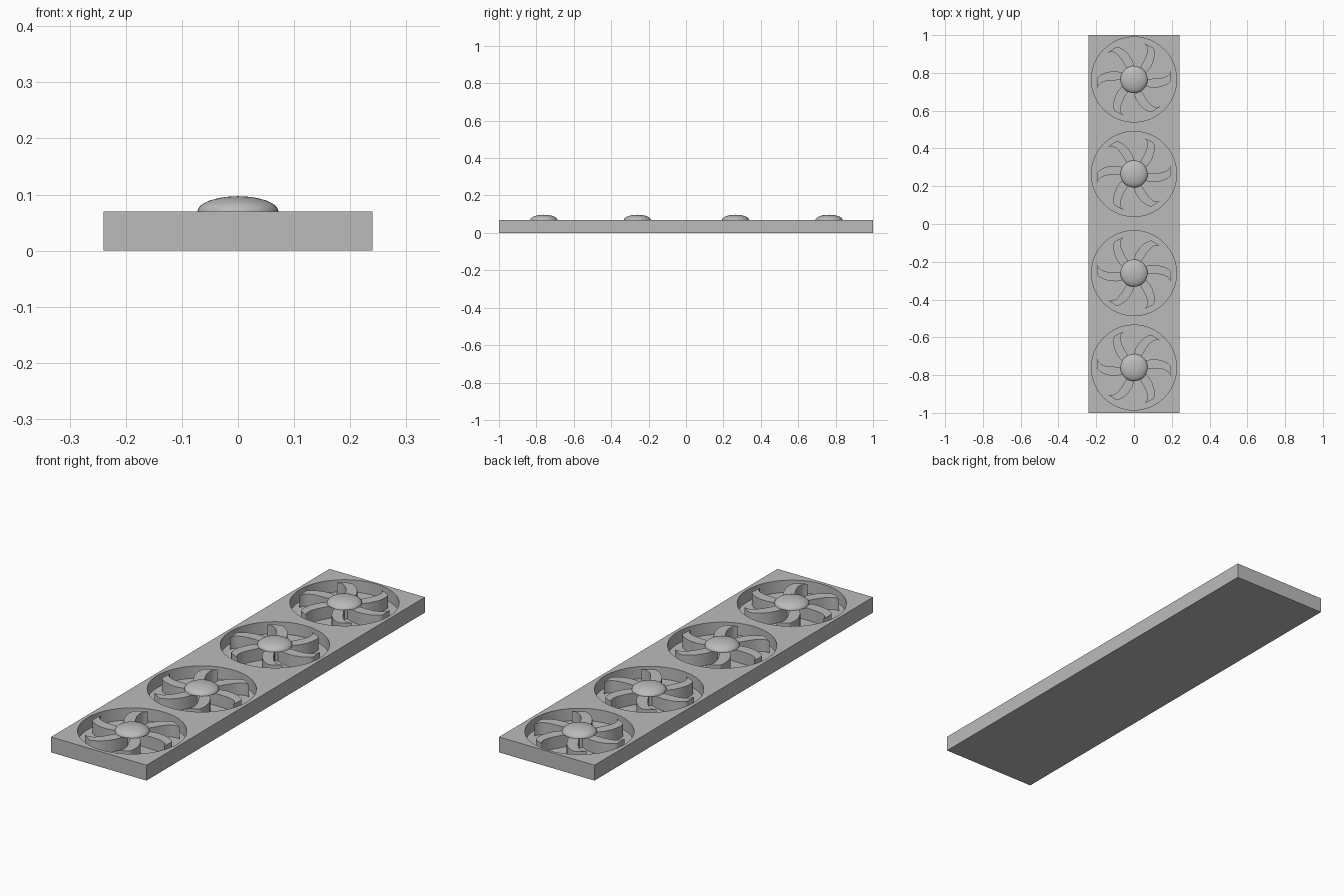
import bpy
import bmesh
from math import radians, sin, cos, pi

if "Cube" in bpy.data.objects:
    bpy.data.objects.remove(bpy.data.objects["Cube"], do_unlink=True)

TOP, FLOOR = 0.07, 0.015
CENTRES = [0.765, 0.265, -0.26, -0.76]

grey = bpy.data.materials.new("plain grey")
grey.use_nodes = True
grey.diffuse_color = (0.5, 0.5, 0.5, 1)
grey.node_tree.nodes["Principled BSDF"].inputs["Base Color"].default_value = (0.5, 0.5, 0.5, 1)


def add_object(name, bm):
    bmesh.ops.recalc_face_normals(bm, faces=bm.faces)
    mesh = bpy.data.meshes.new(name)
    bm.to_mesh(mesh)
    bm.free()
    mesh.materials.append(grey)
    obj = bpy.data.objects.new(name, mesh)
    bpy.context.collection.objects.link(obj)
    return obj


def smooth(obj):
    bpy.ops.object.select_all(action="DESELECT")
    obj.select_set(True)
    bpy.context.view_layer.objects.active = obj
    bpy.ops.object.shade_smooth_by_angle(angle=radians(35))


def extrude_outline(bm, points, low, high):
    face = bm.faces.new([bm.verts.new((x, y, low)) for x, y in points])
    result = bmesh.ops.extrude_face_region(bm, geom=[face])
    verts = [v for v in result["geom"] if isinstance(v, bmesh.types.BMVert)]
    bmesh.ops.translate(bm, verts=verts, vec=(0, 0, high - low))


def circle(radius, y=0, count=64):
    return [(radius * cos(2 * pi * i / count), y + radius * sin(2 * pi * i / count))
            for i in range(count)]


def curve(a, b, c, steps=8):
    # Quadratic curve passing through three points, in (radius, degrees)
    pts = []
    for i in range(steps + 1):
        t = i / steps
        wa, wb, wc = (1 - t) * (1 - 2 * t), 4 * t * (1 - t), t * (2 * t - 1)
        pts.append([wa * p + wb * q + wc * r for p, q, r in zip(a, b, c)])
    return pts


# Slab with four round pockets
bm = bmesh.new()
extrude_outline(bm, [(-0.24, -1), (0.24, -1), (0.24, 1), (-0.24, 1)], 0, TOP)
slab = add_object("slab", bm)
bm = bmesh.new()
for y in CENTRES:
    extrude_outline(bm, circle(0.225, y), FLOOR, TOP + 0.05)
cutter = add_object("pocket_cutter", bm)
cutter.hide_render = True
cut = slab.modifiers.new("pockets", "BOOLEAN")
cut.operation = "DIFFERENCE"
cut.solver = "EXACT"
cut.object = cutter
bpy.context.view_layer.objects.active = slab
bpy.ops.object.modifier_apply(modifier=cut.name)
bpy.data.objects.remove(cutter, do_unlink=True)
smooth(slab)

# Swept blade outline: leading edge out, trailing edge back
leading = curve((0.03, 20), (0.157, 47), (0.196, 59))
trailing = curve((0.03, 65), (0.146, 63), (0.199, 74))
outline = leading + trailing[::-1]

for number, y in enumerate(CENTRES, 1):
    turn = 1 if y > 0 else -1

    # Six blades, with the sweep reversed on the front pair of fans
    bm = bmesh.new()
    for k in range(6):
        points = [(turn * r * cos(radians(a + 60 * k)), r * sin(radians(a + 60 * k)))
                  for r, a in outline]
        extrude_outline(bm, points, FLOOR, TOP)
    blades = add_object(f"fan_blades_{number}", bm)
    blades.location.y = y
    smooth(blades)

    # Stem
    bm = bmesh.new()
    extrude_outline(bm, circle(0.04, count=32), FLOOR, TOP)
    stem = add_object(f"fan_stem_{number}", bm)
    stem.location.y = y
    smooth(stem)

    # Domed cap, flat underneath
    bm = bmesh.new()
    bmesh.ops.create_uvsphere(bm, u_segments=40, v_segments=20, radius=1)
    bmesh.ops.bisect_plane(bm, geom=bm.verts[:] + bm.edges[:] + bm.faces[:], dist=0.0001,
                           plane_co=(0, 0, 0), plane_no=(0, 0, -1), clear_outer=True)
    bmesh.ops.holes_fill(bm, edges=[e for e in bm.edges if e.is_boundary])
    bmesh.ops.scale(bm, verts=bm.verts, vec=(0.072, 0.072, 0.027))
    cap = add_object(f"fan_cap_{number}", bm)
    cap.location = (0, y, TOP)
    smooth(cap)
